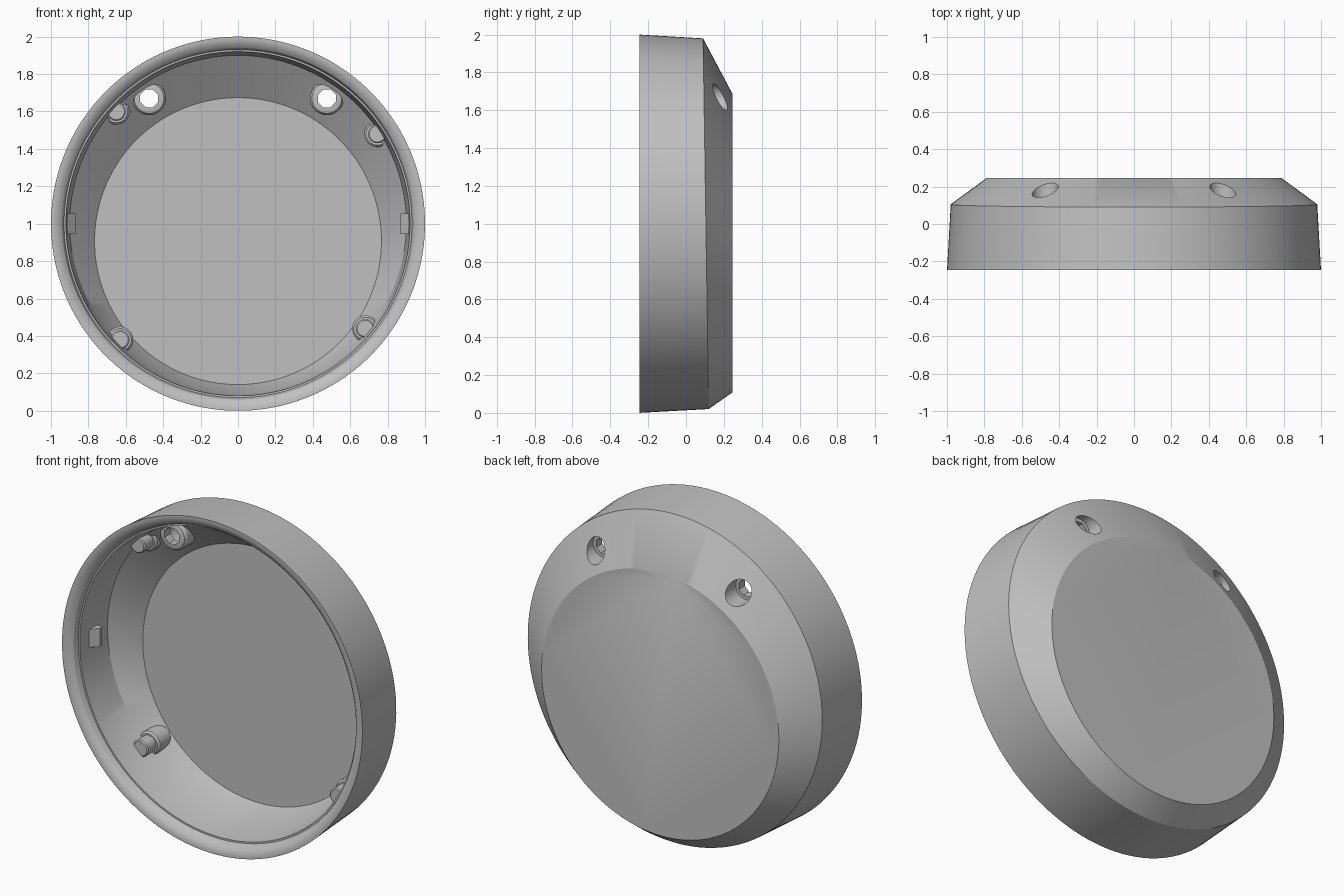
import bpy
import bmesh
from math import sin, cos, pi, radians
from mathutils import Vector

if "Cube" in bpy.data.objects:
    bpy.data.objects.remove(bpy.data.objects["Cube"])

grey = bpy.data.materials.new("plain_grey")
grey.use_nodes = True
grey.diffuse_color = (0.53, 0.53, 0.53, 1)
grey.node_tree.nodes["Principled BSDF"].inputs["Base Color"].default_value = grey.diffuse_color


def loft(name, rings):
    """Closed solid from a list of vertex rings, capped at both ends."""
    bm = bmesh.new()
    loops = [[bm.verts.new(p) for p in ring] for ring in rings]
    n = len(loops[0])
    for a, b in zip(loops, loops[1:]):
        for i in range(n):
            j = (i + 1) % n
            bm.faces.new((a[i], a[j], b[j], b[i]))
    bm.faces.new(loops[0])
    bm.faces.new(loops[-1])
    bmesh.ops.recalc_face_normals(bm, faces=bm.faces)
    mesh = bpy.data.meshes.new(name)
    bm.to_mesh(mesh)
    bm.free()
    obj = bpy.data.objects.new(name, mesh)
    bpy.context.collection.objects.link(obj)
    mesh.materials.append(grey)
    return obj


def circle(x, z, y, r, n=32, tilt=0, lean=(0, 1)):
    """Ring around the y axis; tilt shifts y along the lean direction."""
    pts = []
    for i in range(n):
        a = 2 * pi * (i + 0.5) / n
        dx, dz = r * sin(a), r * cos(a)
        pts.append((x + dx, y + tilt * (dx * lean[0] + dz * lean[1]), z + dz))
    return pts


def cut(obj, cutter):
    mod = obj.modifiers.new("cut", 'BOOLEAN')
    mod.operation = 'DIFFERENCE'
    mod.solver = 'EXACT'
    mod.object = cutter
    bpy.context.view_layer.objects.active = obj
    bpy.ops.object.modifier_apply(modifier=mod.name)


def smooth(obj):
    bpy.ops.object.select_all(action='DESELECT')
    obj.select_set(True)
    bpy.context.view_layer.objects.active = obj
    bpy.ops.object.shade_smooth_by_angle(angle=radians(28))


# Housing: outer skin from back to rim, then inner skin down to the floor
# Each entry: depth, radius, centre height, tilt
SECTIONS = [
    (0.245, 0.79, 0.8975, 0), (0.105, 0.98, 1, -0.015), (-0.245, 1, 1, 0),
    (-0.245, 0.985, 1, 0), (-0.238, 0.96, 1, 0), (-0.22, 0.94, 1, 0),
    (-0.19, 0.93, 1, 0), (-0.19, 0.92, 1, 0),
    (0.045, 0.90, 1, -0.015), (0.19, 0.767, 0.907, 0),
]
housing = loft("housing", [circle(0, c, y, r, 128, t) for y, r, c, t in SECTIONS])
parts = [housing]

# Screw bosses with counterbored through holes
for side, label in ((1, "left"), (-1, "right")):
    x, z = side * 0.475, 1.67
    lean = Vector((side * 0.475, 0.77)).normalized()
    boss = loft(label + "_screw_boss", [
        circle(x, z, 0.05, 0.065), circle(x, z, 0.055, 0.08),
        circle(x, z, 0.07, 0.09), circle(x, z, 0.16, 0.09, tilt=-0.54, lean=lean)])
    bore = loft("bore_cutter", [
        circle(x, z, 0.0, 0.052, 8), circle(x, z, 0.2, 0.052, 8)])
    counterbore = loft("counterbore_cutter", [
        circle(x, z, 0.105, 0.07), circle(x, z, 0.4, 0.07)])
    for cutter in (bore, counterbore):
        cutter.hide_render = True
        cut(housing, cutter)
        cut(boss, cutter)
    for cutter in (bore, counterbore):
        bpy.data.objects.remove(cutter)
    parts.append(boss)

# Stepped locating posts along the inner wall
POSTS = {"upper_right": (-0.65, 1.60), "upper_left": (0.745, 1.48),
         "lower_right": (-0.63, 0.38), "lower_left": (0.68, 0.44)}
for label, (x, z) in POSTS.items():
    steps = [(-0.03, 0.043), (-0.024, 0.05), (0.05, 0.05),
             (0.05, 0.06), (0.06, 0.07), (0.2, 0.07)]
    # The buried end leans with the sloping wall so it stays inside the shell
    out = Vector((x, z - 1)).normalized()
    rings = [circle(x, z, y, r) for y, r in steps[:-1]]
    rings.append(circle(x, z, 0.125, 0.07, tilt=-0.6, lean=out))
    parts.append(loft(label + "_post", rings))

# Wedge-shaped snap catches on both sides
for side, label in ((1, "left"), (-1, "right")):
    profile = [(0.93, -0.13), (0.87, -0.07), (0.87, -0.05), (0.93, -0.03)]
    parts.append(loft(label + "_snap_catch", [
        [(side * x, y, z) for x, y in profile] for z in (0.945, 1.055)]))

for part in parts:
    smooth(part)
